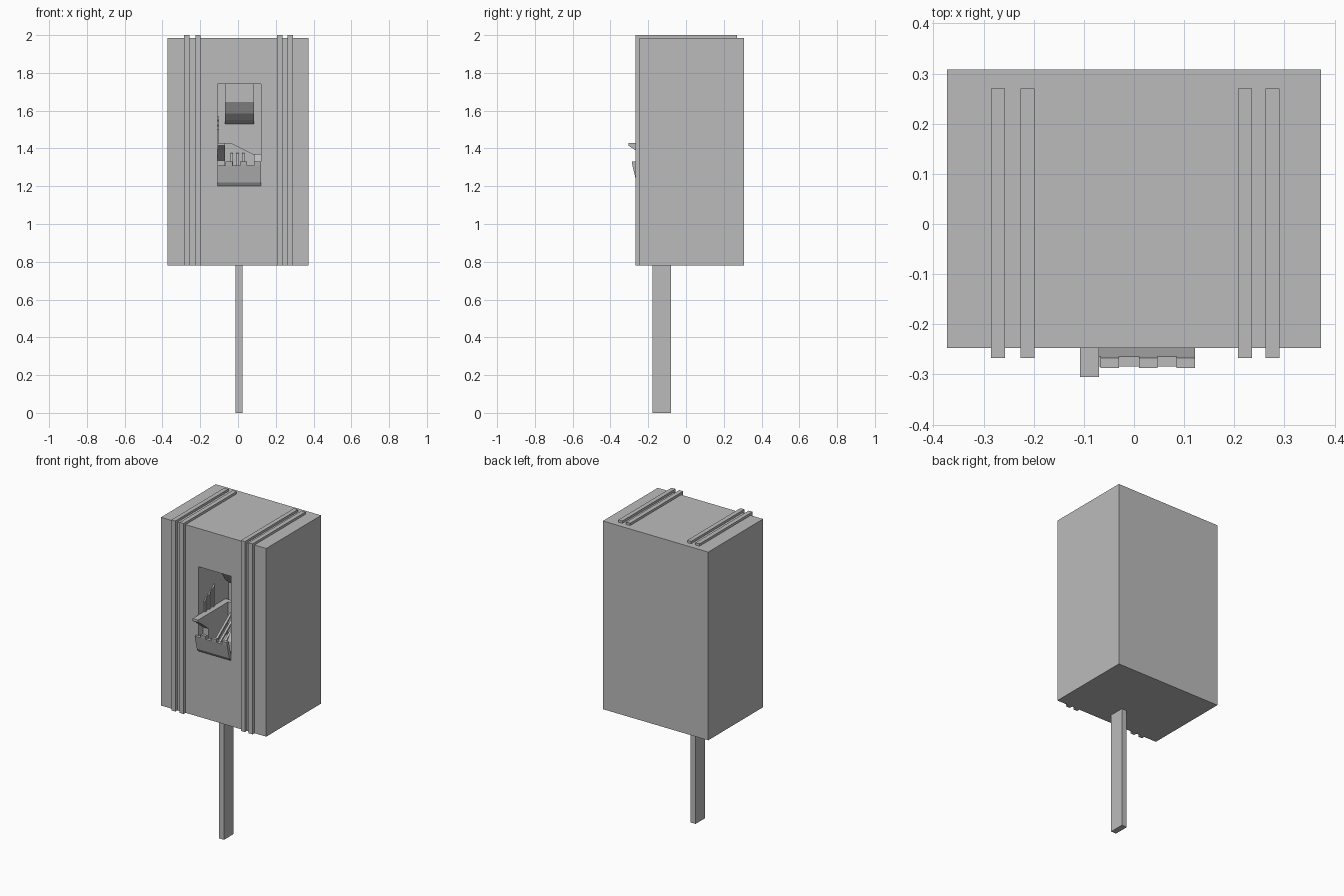
import bpy, bmesh
from mathutils import Vector

if "Cube" in bpy.data.objects:
    bpy.data.objects.remove(bpy.data.objects["Cube"])

grey = bpy.data.materials.new("plain_grey")
grey.diffuse_color = (0.5, 0.5, 0.5, 1)
grey.use_nodes = True
grey.node_tree.nodes["Principled BSDF"].inputs["Base Color"].default_value = grey.diffuse_color


def prism(name, outline, lo, hi, axis):
    """Extrude an outline: (y, z) points along x, or (x, z) points along y."""
    bm = bmesh.new()
    place = (lambda a, b, t: (t, a, b)) if axis == "x" else (lambda a, b, t: (a, t, b))
    face = bm.faces.new([bm.verts.new(place(a, b, lo)) for a, b in outline])
    ext = bmesh.ops.extrude_face_region(bm, geom=[face])
    moved = [v for v in ext["geom"] if isinstance(v, bmesh.types.BMVert)]
    bmesh.ops.translate(bm, verts=moved, vec=Vector(place(0, 0, hi - lo)))
    bmesh.ops.recalc_face_normals(bm, faces=bm.faces)
    mesh = bpy.data.meshes.new(name)
    bm.to_mesh(mesh)
    bm.free()
    mesh.materials.append(grey)
    obj = bpy.data.objects.new(name, mesh)
    bpy.context.collection.objects.link(obj)
    return obj


def box(name, x0, x1, y0, y1, z0, z1):
    return prism(name, [(y0, z0), (y1, z0), (y1, z1), (y0, z1)], x0, x1, "x")


# Cabinet with a deep niche cut into the front
FRONT, NICHE_BACK = -0.247, 0.06
LEFT, RIGHT = -0.108, 0.122
cabinet = box("cabinet", -0.373, 0.373, FRONT, 0.308, 0.78, 1.985)
cutter = box("niche_cutter", LEFT, RIGHT, -0.4, NICHE_BACK, 1.2, 1.74)
cutter.hide_render = True
cutter.hide_set(True)
cut = cabinet.modifiers.new("niche", "BOOLEAN")
cut.operation = "DIFFERENCE"
cut.object = cutter
cut.solver = "EXACT"

# Supporting post
box("post", -0.012, 0.025, -0.177, -0.08, 0, 0.78)

# Ribs running up the front and folding back over the top
rib_outline = [(-0.267, 0.78), (FRONT, 0.78), (FRONT, 1.985), (0.27, 1.985),
               (0.27, 2.0), (-0.267, 2.0)]
for i, x in enumerate((-0.285, -0.226, 0.207, 0.262)):
    prism(f"rib_{i + 1}", rib_outline, x, x + 0.028, "x")

# Chute hanging from the niche ceiling
prism("chute", [(-0.07, 1.74), (-0.07, 1.645), (-0.03, 1.585), (0.01, 1.55),
                (NICHE_BACK, 1.53), (NICHE_BACK, 1.74)], -0.07, 0.085, "x")

# Tray floor and leaning front lip, with two finger notches along its top
prism("tray_floor", [(-0.247, 1.2), (-0.262, 1.22), (NICHE_BACK, 1.23),
                     (NICHE_BACK, 1.2)], LEFT, RIGHT, "x")
prism("tray_lip", [(-0.262, 1.22), (-0.284, 1.31), (-0.264, 1.31), (-0.242, 1.22)],
      LEFT, RIGHT, "x")
for i, (x0, x1) in enumerate(((-0.067, -0.03), (0.01, 0.047), (0.085, RIGHT))):
    prism(f"lip_tooth_{i + 1}", [(-0.284, 1.31), (-0.287, 1.33), (-0.267, 1.33),
                                 (-0.264, 1.31)], x0, x1, "x")

# Tray sides and stepped back rim
prism("left_arm", [(-0.305, 1.43), (-0.305, 1.415), (-0.267, 1.39), (-0.2, 1.335),
                   (-0.2, 1.22), (0.0, 1.22), (0.0, 1.43)], LEFT, -0.07, "x")
prism("right_side", [(-0.23, 1.22), (-0.23, 1.31), (-0.19, 1.37), (0.0, 1.37),
                     (0.0, 1.22)], 0.085, RIGHT, "x")
prism("tray_back", [(LEFT, 1.22), (RIGHT, 1.22), (RIGHT, 1.37), (0.08, 1.37),
                    (-0.04, 1.43), (LEFT, 1.43)], 0.0, 0.03, "y")

# Slanted bars lying in the tray
for i, x in enumerate((-0.04, -0.01, 0.02)):
    prism(f"tray_bar_{i + 1}", [(-0.22, 1.235), (-0.2, 1.235), (-0.01, 1.375),
                                (-0.03, 1.375)], x, x + 0.014, "x")

# Pointed fins on the left wall of the niche, growing toward the back
for i in range(3):
    y, top = -0.19 + 0.04 * i, 1.5 + 0.025 * i
    prism(f"wall_fin_{i + 1}", [(y, 1.43), (y + 0.02, 1.43), (y + 0.02, top + 0.02),
                                (y, top)], LEFT, LEFT + 0.008, "x")
